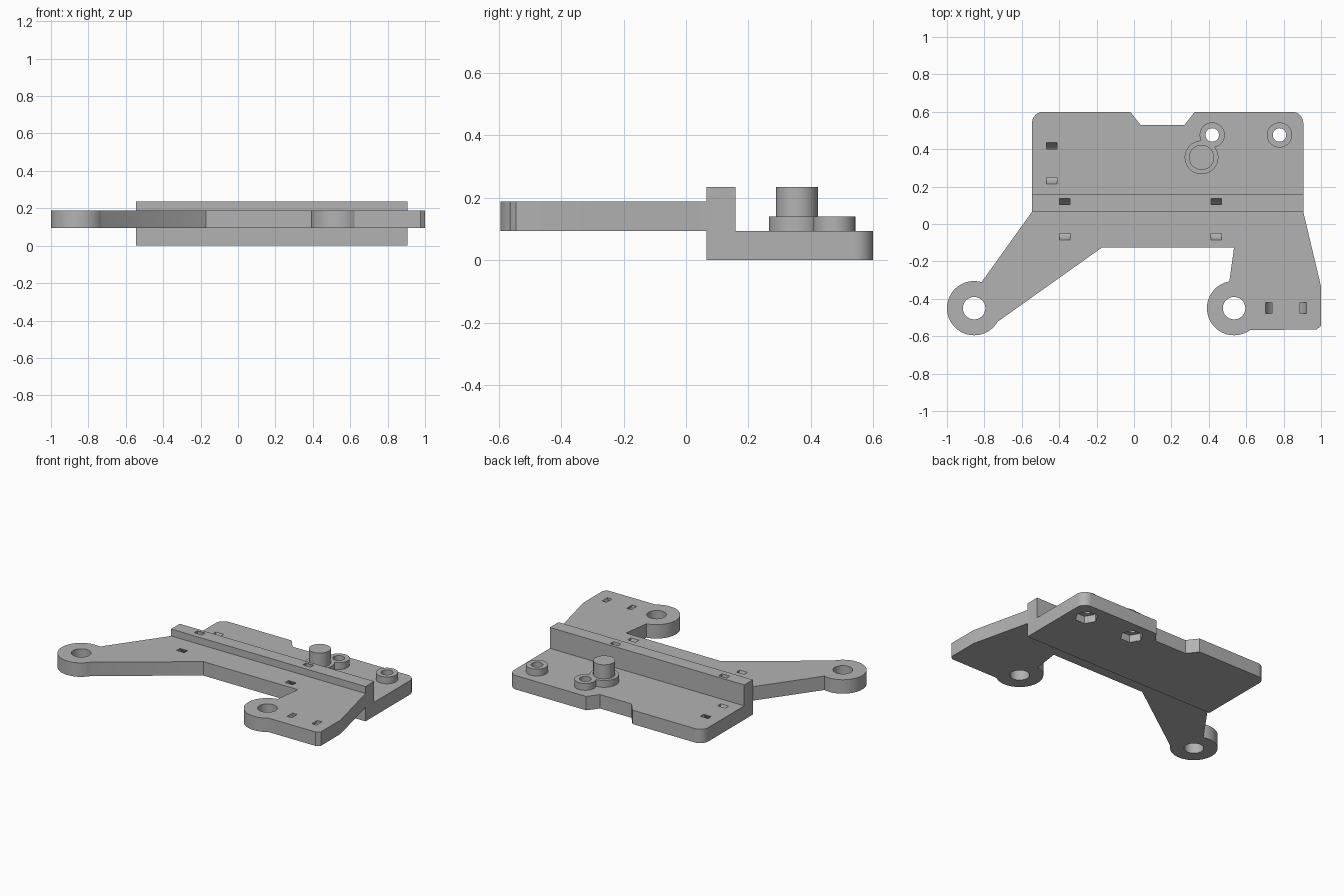
import bpy, bmesh, math

cube = bpy.data.objects.get("Cube")
if cube:
    bpy.data.objects.remove(cube, do_unlink=True)

grey = bpy.data.materials.new("plain grey")
grey.use_nodes = True
grey.diffuse_color = (0.45, 0.45, 0.45, 1)
grey.node_tree.nodes["Principled BSDF"].inputs["Base Color"].default_value = grey.diffuse_color

THICK, TOP, RIDGE = 0.094, 0.188, 0.235


def arc(cx, cy, r, a0, a1, n):
    """Points on a circle between two angles in degrees."""
    angles = [math.radians(a0 + (a1 - a0) * i / n) for i in range(n + 1)]
    return [(cx + r * math.cos(a), cy + r * math.sin(a)) for a in angles]


def prism(name, outline, z0, z1):
    """Extrude a counter-clockwise outline from z0 to z1."""
    bm = bmesh.new()
    base = bm.faces.new([bm.verts.new((x, y, z0)) for x, y in outline])
    up = bmesh.ops.extrude_face_region(bm, geom=[base], use_keep_orig=True)
    for v in up["geom"]:
        if isinstance(v, bmesh.types.BMVert):
            v.co.z = z1
    bmesh.ops.recalc_face_normals(bm, faces=bm.faces)
    return finish(name, bm)


def finish(name, bm):
    mesh = bpy.data.meshes.new(name)
    bm.to_mesh(mesh)
    bm.free()
    mesh.materials.append(grey)
    ob = bpy.data.objects.new(name, mesh)
    bpy.context.collection.objects.link(ob)
    return ob


def cylinder(name, x, y, r, z0, z1, sides=64):
    return prism(name, arc(x, y, r, 0, 360, sides)[:-1], z0, z1)


def tie_tunnel(x, y, z, along_x=False):
    """Curved square-section ring that cuts a pair of strap slots."""
    outer, inner, half = 0.114, 0.081, 0.029
    bm = bmesh.new()
    rings = []
    for i in range(48):
        a = 2 * math.pi * i / 48
        ring = []
        for r, w in ((inner, -half), (outer, -half), (outer, half), (inner, half)):
            u, h = r * math.cos(a), z + 0.03 + r * math.sin(a)
            ring.append(bm.verts.new((x + u, y + w, h) if along_x else (x + w, y + u, h)))
        rings.append(ring)
    for i, ring in enumerate(rings):
        nxt = rings[(i + 1) % len(rings)]
        for k in range(4):
            j = (k + 1) % 4
            bm.faces.new((ring[k], ring[j], nxt[j], nxt[k]))
    bmesh.ops.recalc_face_normals(bm, faces=bm.faces)
    return finish("strap_slot_cutter", bm)


def combine(target, tool, operation):
    """Apply an exact boolean and discard the tool."""
    mod = target.modifiers.new("join", "BOOLEAN")
    mod.operation, mod.solver, mod.object = operation, "EXACT", tool
    bpy.context.view_layer.update()
    graph = bpy.context.evaluated_depsgraph_get()
    mesh = bpy.data.meshes.new_from_object(target.evaluated_get(graph))
    target.modifiers.clear()
    target.data = mesh
    bpy.data.objects.remove(tool, do_unlink=True)


# Lower back plate with rounded rear corners and a tapered notch
body = prism("mounting_bracket",
             [(-0.545, 0.066), (0.905, 0.066)]
             + arc(0.845, 0.54, 0.06, 0, 90, 12)
             + [(0.325, 0.6), (0.27, 0.53), (0.035, 0.53), (-0.02, 0.6)]
             + arc(-0.485, 0.54, 0.06, 90, 180, 12), 0, THICK)

# Raised cross ridge
ridge = prism("ridge", [(-0.545, 0.066), (0.905, 0.066), (0.905, 0.158), (-0.545, 0.158)],
              0, RIDGE)

# Front plate with two arms ending in round eyes
EYES = [(-0.855, -0.45), (0.535, -0.45)]
front = prism("front_plate",
              [(0.905, 0.1), (-0.545, 0.1), (-0.545, 0.066)]
              + arc(*EYES[0], 0.145, 74, 330, 48)
              + [(-0.17, -0.125), (0.535, -0.125)]
              + arc(*EYES[1], 0.145, 100, 307, 40)
              + [(0.975, -0.565), (1, -0.545), (1, -0.335), (0.905, 0.066)], THICK, TOP)

# Screw bosses and locating peg
SCREWS = [(0.418, 0.476), (0.778, 0.476)]
PEG = (0.361, 0.356)
adds = [ridge, front]
adds += [cylinder("screw_boss", x, y, 0.067, 0.05, 0.14) for x, y in SCREWS]
adds += [cylinder("peg_base", *PEG, 0.09, 0.05, 0.14),
         cylinder("peg", *PEG, 0.067, 0.05, RIDGE)]
for part in adds:
    combine(body, part, "UNION")

# Eye holes, screw holes and hexagonal nut pockets underneath
cuts = [cylinder("eye_hole", x, y, 0.06, -0.1, 0.4) for x, y in EYES]
for x, y in SCREWS:
    cuts += [cylinder("screw_hole", x, y, 0.036, -0.1, 0.4),
             cylinder("nut_pocket", x, y, 0.072, -0.1, 0.05, 6)]

# Curved strap slots
cuts += [tie_tunnel(-0.44, 0.325, THICK),
         tie_tunnel(-0.37, 0.025, TOP),
         tie_tunnel(0.44, 0.025, TOP),
         tie_tunnel(0.812, -0.45, TOP, True)]
for tool in cuts:
    combine(body, tool, "DIFFERENCE")

# Smooth the round walls, keep the machined edges crisp
bpy.ops.object.select_all(action="DESELECT")
body.select_set(True)
bpy.context.view_layer.objects.active = body
bpy.ops.object.shade_smooth_by_angle(angle=math.radians(25))
